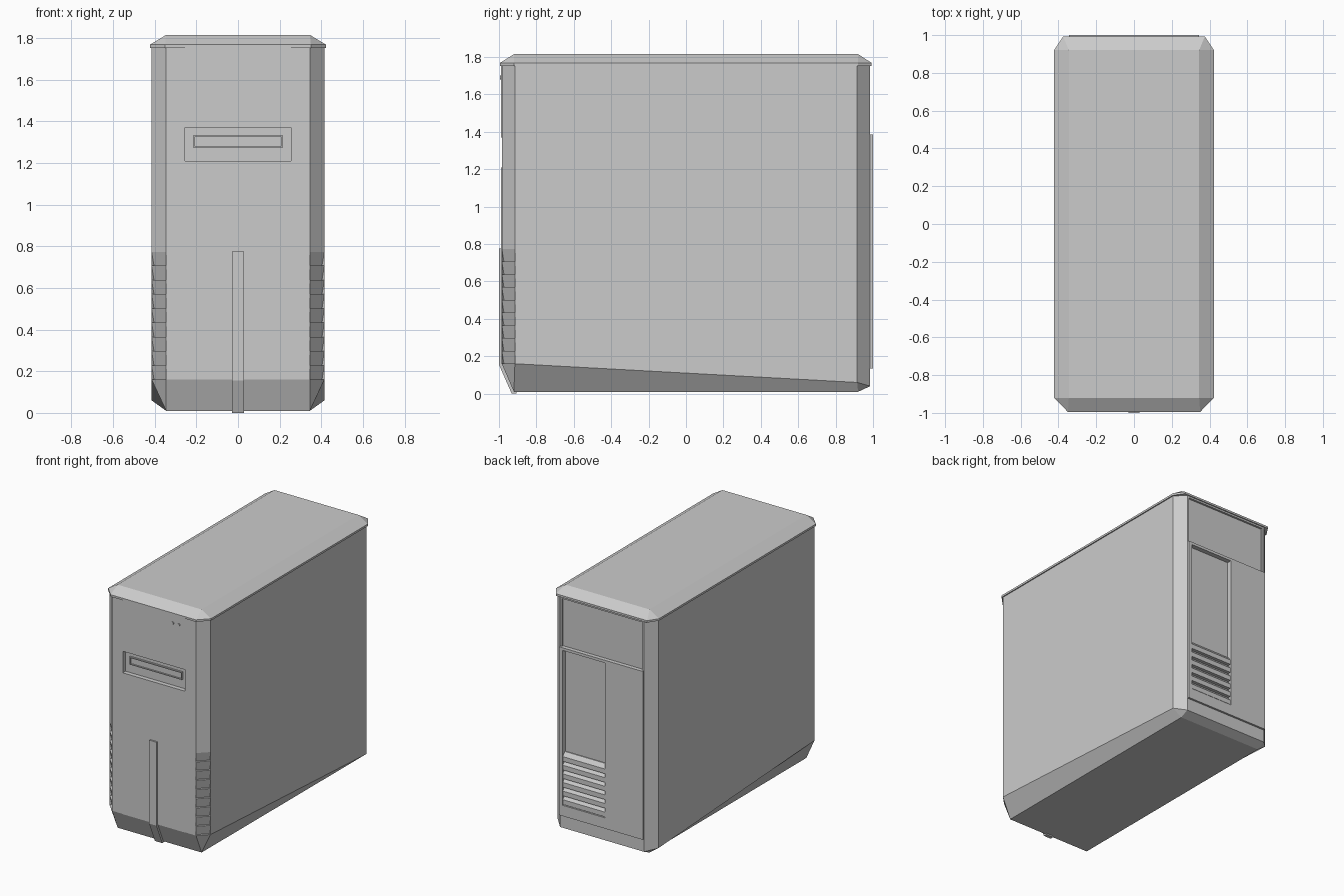
import bpy, bmesh, math
from mathutils import Vector

if "Cube" in bpy.data.objects:
    bpy.data.objects.remove(bpy.data.objects["Cube"])


def finish(name, bm):
    bmesh.ops.remove_doubles(bm, verts=bm.verts, dist=1e-5)
    bmesh.ops.recalc_face_normals(bm, faces=bm.faces)
    me = bpy.data.meshes.new(name)
    bm.to_mesh(me)
    bm.free()
    ob = bpy.data.objects.new(name, me)
    bpy.context.collection.objects.link(ob)
    return ob


def prism(name, pts, vec):
    """Extrude a closed 3D outline along vec."""
    bm = bmesh.new()
    a = [bm.verts.new(p) for p in pts]
    b = [bm.verts.new(Vector(p) + Vector(vec)) for p in pts]
    bm.faces.new(a)
    bm.faces.new(b[::-1])
    for i in range(len(a)):
        j = (i + 1) % len(a)
        bm.faces.new((a[i], a[j], b[j], b[i]))
    return finish(name, bm)


def box(name, x, y, z):
    return prism(name, [(x[0], y[0], z[0]), (x[1], y[0], z[0]),
                        (x[1], y[1], z[0]), (x[0], y[1], z[0])], (0, 0, z[1] - z[0]))


def loft(name, rings):
    """Skin a stack of equal-length rings; repeated points collapse to triangles."""
    bm = bmesh.new()
    vs = [[bm.verts.new(p) for p in r] for r in rings]
    for lo, hi in zip(vs, vs[1:]):
        for i in range(len(lo)):
            j = (i + 1) % len(lo)
            bm.faces.new((lo[i], lo[j], hi[j], hi[i]))
    bm.faces.new(vs[0][::-1])
    bm.faces.new(vs[-1])
    bmesh.ops.remove_doubles(bm, verts=bm.verts, dist=1e-5)
    bmesh.ops.dissolve_degenerate(bm, dist=1e-5, edges=bm.edges)
    return finish(name, bm)


def cut(ob, cutter):
    cutter.hide_render = True
    mod = ob.modifiers.new("cut", 'BOOLEAN')
    mod.operation, mod.solver, mod.object = 'DIFFERENCE', 'EXACT', cutter
    bpy.context.view_layer.objects.active = ob
    bpy.ops.object.modifier_apply(modifier=mod.name)
    bpy.data.objects.remove(cutter)


def octagon(xi, xo, yf, yb, yi, zs, xb=None):
    """Chamfered rectangle; zs = heights at front, front side, back side, back."""
    xb = xb or xi
    half = [(xi, yf, zs[0]), (xo, -yi, zs[1]), (xo, yi, zs[2]), (xb, yb, zs[3])]
    return half + [(-x, y, z) for x, y, z in reversed(half)]


# Case body with chamfered corners and a sloping skirt
body = loft("case_body", [
    octagon(0.345, 0.345, -0.92, 0.92, 0.92, [0.01] * 4),
    octagon(0.345, 0.415, -0.985, 0.985, 0.915, [0.16, 0.16, 0.06, 0.04]),
    octagon(0.345, 0.415, -0.985, 0.985, 0.915, [1.757] * 4)])

# Sawtooth vents on the front corners
teeth, z0, z1 = 9, 0.16, 0.775
step = (z1 - z0) / teeth
saw = [(0.03, z0)]
for i in range(teeth):
    saw += [(-0.016, z0 + i * step), (0.0005, z0 + (i + 1) * step)]
saw.append((0.03, z1))
r = math.sqrt(0.5)
for s in (-1, 1):
    n, t = Vector((s * r, -r, 0)), Vector((s * r, r, 0))
    c = Vector((s * 0.38, -0.95, 0)) - t * 0.049
    cut(body, prism("vent_cutter", [c + n * d + Vector((0, 0, z)) for d, z in saw], t * 0.098))

# Drive bay and upper rear recess
cut(body, box("bay_cutter", (-0.255, 0.255), (-1.1, -0.955), (1.21, 1.37)))
cut(body, box("rear_cutter", (-0.33, 0.33), (0.97, 1.1), (1.385, 1.74)))

# Lid
lid = loft("lid", [
    octagon(0.35, 0.423, -0.995, 0.993, 0.92, [1.753] * 4, 0.375),
    octagon(0.35, 0.423, -0.995, 0.993, 0.92, [1.768] * 4, 0.375),
    octagon(0.345, 0.345, -0.92, 0.92, 0.92, [1.815] * 4)])

# Front panels above and below the bay
box("upper_front_panel", (-0.255, 0.255), (-0.988, -0.97), (1.37, 1.754))
box("lower_front_panel", (-0.255, 0.255), (-0.988, -0.97), (0.16, 1.21))

# Drive tray with raised rim
tray = box("drive_tray", (-0.215, 0.215), (-0.968, -0.94), (1.275, 1.332))
cut(tray, box("tray_cutter", (-0.208, 0.208), (-1.0, -0.96), (1.282, 1.325)))

# Front buttons
for i, x in enumerate((0.155, 0.207)):
    ring = [(x + 0.01 * math.cos(a), -0.995, 1.69 + 0.01 * math.sin(a))
            for a in (k * math.tau / 16 for k in range(16))]
    prism(f"front_button_{i + 1}", ring, (0, 0.02, 0))

# Centre strip that folds under the skirt
strip = [(-1.0, 0.775), (-1.0, 0.155), (-0.932, 0.0), (-0.905, 0.0),
         (-0.905, 0.03), (-0.97, 0.17), (-0.97, 0.775)]
prism("front_strip", [(-0.03, y, z) for y, z in strip], (0.06, 0, 0))

# Rear panel with an opening, and the pocket behind it
rear = box("rear_panel", (-0.345, 0.345), (0.95, 1.0), (0.135, 1.385))
cut(rear, box("rear_opening_cutter", (-0.035, 0.315), (0.965, 1.1), (0.215, 1.365)))
cut(body, box("pocket_cutter", (-0.035, 0.315), (0.965, 1.1), (0.215, 1.365)))

# Rear louvres
for i in range(6):
    z = 0.22 + i * 0.064
    prof = [(0.955, z), (0.996, z), (0.996, z + 0.035), (0.972, z + 0.064), (0.955, z + 0.064)]
    prism(f"rear_louvre_{i + 1}", [(-0.035, y, h) for y, h in prof], (0.35, 0, 0))
